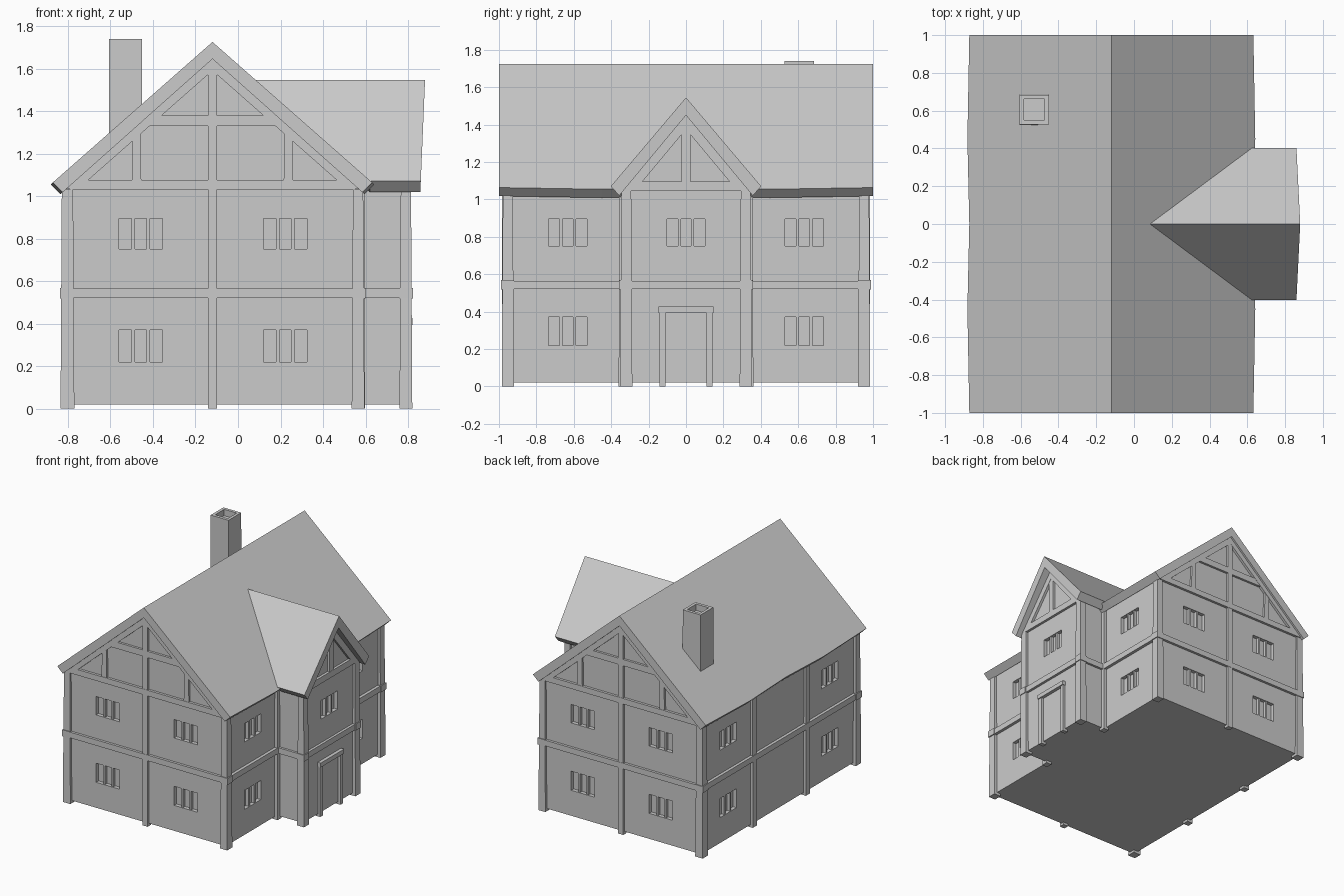
import bpy, bmesh

if "Cube" in bpy.data.objects:
    bpy.data.objects.remove(bpy.data.objects["Cube"])

CX = -0.12            # main ridge line in x
S1, S2 = 0.88, 1.19   # roof slopes: main, porch


def loft(bm, loops):
    """Closed solid through a list of matching point loops."""
    rings = [[bm.verts.new(p) for p in lp] for lp in loops]
    n = len(rings[0])
    for a, b in zip(rings, rings[1:]):
        for i in range(n):
            j = (i + 1) % n
            bm.faces.new((a[i], a[j], b[j], b[i]))
    bm.faces.new(rings[0][::-1])
    bm.faces.new(rings[-1])


def box(x0, x1, y0, y1, z0, z1, t=0.0):
    """Box as two loops; t shrinks the top on every side."""
    return [[(x0, y0, z0), (x1, y0, z0), (x1, y1, z0), (x0, y1, z0)],
            [(x0 + t, y0 + t, z1), (x1 - t, y0 + t, z1),
             (x1 - t, y1 - t, z1), (x0 + t, y1 - t, z1)]]


def xz(poly, y0, y1):
    return [[(x, y, z) for x, z in poly] for y in (y0, y1)]


def yz(poly, x0, x1):
    return [[(x, y, z) for y, z in poly] for x in (x0, x1)]


def part(name, solids, mirror=False):
    bm = bmesh.new()
    for s in solids:
        loft(bm, s)
    bmesh.ops.recalc_face_normals(bm, faces=bm.faces)
    me = bpy.data.meshes.new(name)
    bm.to_mesh(me)
    bm.free()
    ob = bpy.data.objects.new(name, me)
    bpy.context.collection.objects.link(ob)
    if mirror:  # house is symmetric front to back
        m = ob.modifiers.new("mirror", 'MIRROR')
        m.use_axis = (False, True, False)
        m.use_mirror_merge = False
    return ob


def cut(ob, cutter):
    m = ob.modifiers.new("windows", 'BOOLEAN')
    m.operation = 'DIFFERENCE'
    m.solver = 'EXACT'
    m.object = cutter
    cutter.hide_render = True
    cutter.display_type = 'WIRE'


# Main walls and porch walls
walls = part("main_walls", [xz([(CX - .69, .02), (CX + .69, .02), (CX + .69, 1.05),
                                (CX, 1.66), (CX - .69, 1.05)], -.965, .965)])
porch = part("porch_walls", [yz([(-.33, .02), (.33, .02), (.33, 1.065),
                                 (0, 1.46), (-.33, 1.065)], .5, .795)])

# Window recesses and mullions
D, W = .03, .1025
LEVELS = [(.22, .37), (.75, .895)]
holes, bars = [], []
for z0, z1 in LEVELS:
    for s in (-1, 1):
        for cx in (-.457, .222):            # gable ends
            ya, yb = sorted((s * (.965 - D), s * 1.05))
            holes.append(box(cx - W, cx + W, ya, yb, z0, z1))
            for o in (-.035, .035):
                ya, yb = sorted((s * .93, s * .96))
                bars.append(box(cx + o - .008, cx + o + .008, ya, yb, z0, z1))
        for side in (-1, 1):                # long sides
            cy, wx = s * .632, CX + side * .69
            xa, xb = sorted((wx - side * D, wx + side * .08))
            holes.append(box(xa, xb, cy - W, cy + W, z0, z1))
            for o in (-.035, .035):
                xa, xb = sorted((wx - side * .035, wx - side * .005))
                bars.append(box(xa, xb, cy + o - .008, cy + o + .008, z0, z1))
for o in (-.035, .035):
    bars.append(box(.76, .79, o - .008, o + .008, .75, .895))
cut(walls, part("main_window_cutter", holes))
cut(porch, part("porch_window_cutter", [box(.795 - D, .9, -W, W, .75, .895)]))
part("window_mullions", bars)

# Upright posts, slightly tapered
part("posts", [
    box(-.835, -.77, -.985, -.92, 0, 1.03, .006),
    box(.535, .595, -.985, -.92, 0, 1.03, .006),
    box(-.142, -.098, -.983, -.94, 0, 1.6),
    box(-.83, -.78, -.355, -.305, 0, 1.04, .003),
    box(.55, .597, -.36, -.31, 0, 1.04, .003),
    box(.76, .82, -.352, -.287, 0, 1.05, .006),
], True)

# Floor-level belt beams
Z0, Z1 = .52, .565
part("belt_beams", [
    box(-.82, .58, -.985, -.94, Z0, Z1),
    box(.57, .775, -.348, -.31, Z0, Z1),
    box(.55, .594, -.96, -.33, Z0, Z1),
    box(-.838, -.775, -.988, -.92, Z0 - .003, Z1 + .003),
    box(.54, .6, -.988, -.92, Z0 - .003, Z1 + .003),
    box(.76, .823, -.355, -.29, Z0 - .003, Z1 + .003),
], True)
part("left_belt", [box(-.833, -.79, -.96, .96, Z0, Z1)])
part("porch_belt", [box(.77, .815, -.33, .33, Z0, Z1)])

# Main gable timbers: tie beam, collar, struts, rafters
gable = [box(-.79, .55, -.985, -.94, 1.03, 1.075),
         box(CX - .36, CX + .36, -.983, -.94, 1.33, 1.38)]
for s in (-1, 1):
    gable.append(xz([(CX + s * a, z) for a, z in
                     [(.335, 1.07), (.38, 1.07), (.375, 1.335), (.34, 1.335)]], -.982, -.94))
    gable.append(xz([(CX + s * a, z) for a, z in
                     [(0, 1.65), (.70, 1.034), (.636, 1.03), (0, 1.59)]], -.985, -.94))
part("gable_timbers", gable, True)

# Porch gable timbers
pg = [box(.77, .815, -.32, .32, 1.045, 1.095), box(.77, .813, -.024, .024, 1.09, 1.41)]
for s in (-1, 1):
    pg.append(yz([(s * a, z) for a, z in
                  [(0, 1.455), (.345, 1.044), (.275, 1.045), (0, 1.375)]], .77, .815))
part("porch_gable_timbers", pg)

# Door frame
part("door_frame", [box(.77, .815, -.142, -.11, 0, .4), box(.77, .815, .11, .142, 0, .4),
                    box(.77, .822, -.146, .146, .393, .427)])

# Main roof slab with slightly wavy eaves
sections = []
for y, d in [(-1, 0), (-.45, .01), (0, 0), (.45, .01), (1, 0)]:
    a, b = .752 + d, .705 + d
    sections.append([(CX + u, y, z) for u, z in
                     [(-a, 1.725 - S1 * a), (0, 1.725), (a, 1.725 - S1 * a),
                      (b, 1.638 - S1 * b), (0, 1.645), (-b, 1.638 - S1 * b)]])
part("main_roof", [sections])

# Porch roof slab, back edge lying on the main roof slope
prof = [(-.402, 1.07), (0, 1.545), (.402, 1.07), (.357, 1.02), (0, 1.45), (-.357, 1.02)]
part("porch_roof", [[[(min(.62, CX + (1.725 - z) / S1), y, z) for y, z in prof],
                     [(.86 + .042 * (z - 1.07), y, z) for y, z in prof]]])

# Chimney with hollow top
chimney = part("chimney", [box(-.607, -.45, .525, .685, 1.1, 1.74, .001)])
cut(chimney, part("flue_cutter", [box(-.583, -.474, .55, .661, 1.69, 1.85)]))
